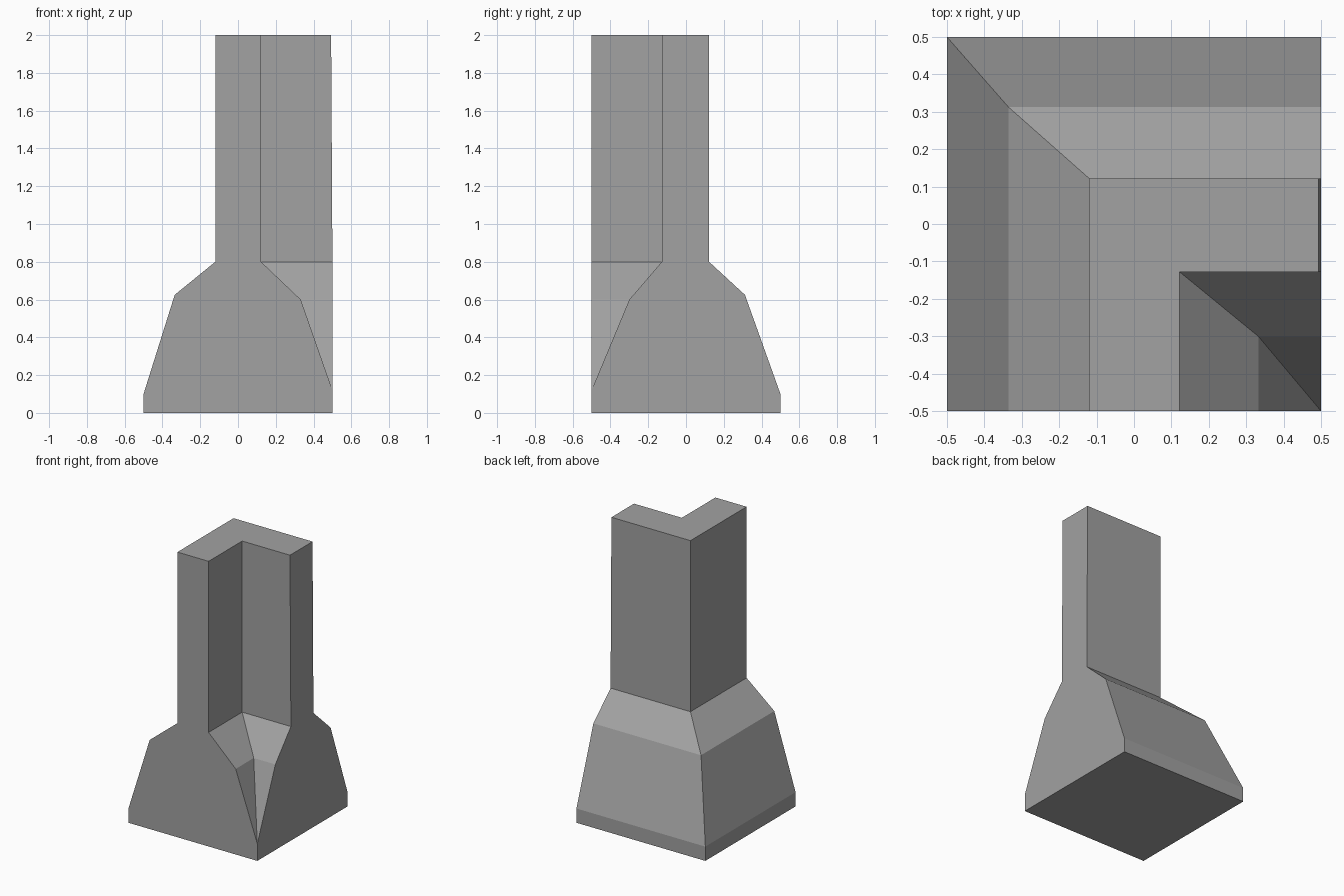
import bpy
import bmesh

if "Cube" in bpy.data.objects:
    bpy.data.objects.remove(bpy.data.objects["Cube"], do_unlink=True)

# Flat concrete colour
concrete = bpy.data.materials.new("concrete_grey")
grey = (0.36, 0.36, 0.36, 1)
concrete.diffuse_color = grey
concrete.use_nodes = True
concrete.node_tree.nodes["Principled BSDF"].inputs["Base Color"].default_value = grey

# Barrier cross-section: x of the front arm, y of the side arm, height
profile = [
    (-0.5, 0.5, 0), (-0.5, 0.5, 0.1), (-0.335, 0.312, 0.625),
    (-0.12, 0.122, 0.8), (-0.12, 0.122, 2),
    (0.122, -0.128, 2), (0.122, -0.128, 0.8),
    (0.332, -0.3, 0.6), (0.5, -0.5, 0.12), (0.5, -0.5, 0),
]


def side_end(z):
    """The side arm's wall leans in slightly at the top."""
    return 0.493 if z > 1 else 0.5


# Sweep the section around the mitred corner
bm = bmesh.new()
front = [bm.verts.new((x, -0.5, z)) for x, y, z in profile]
corner = [bm.verts.new((x, y, z)) for x, y, z in profile]
side = [bm.verts.new((side_end(z), y, z)) for x, y, z in profile]
count = len(profile)
for start, end in ((front, corner), (corner, side)):
    for i in range(count):
        j = (i + 1) % count
        bm.faces.new((start[i], start[j], end[j], end[i]))

# Close both arm ends, then weld the inner foot where the arms meet
bm.faces.new(front)
bm.faces.new(side[::-1])
bmesh.ops.remove_doubles(bm, verts=bm.verts, dist=0.001)
bmesh.ops.recalc_face_normals(bm, faces=bm.faces)

mesh = bpy.data.meshes.new("corner_barrier")
bm.to_mesh(mesh)
bm.free()
mesh.materials.append(concrete)
barrier = bpy.data.objects.new("corner_barrier", mesh)
bpy.context.collection.objects.link(barrier)
